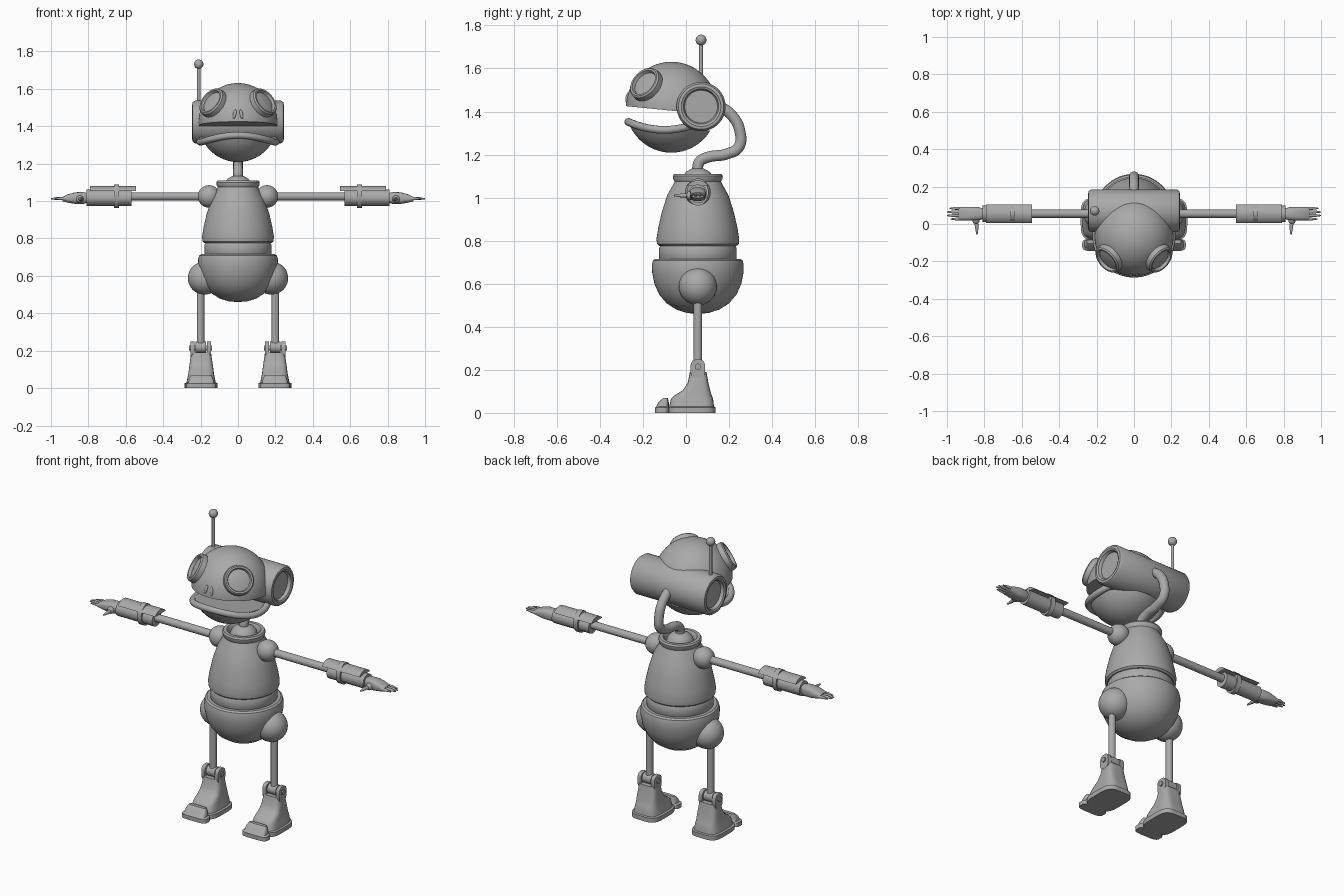
import bpy
import bmesh
from math import cos, sin, pi, radians
from mathutils import Vector

default_cube = bpy.data.objects.get("Cube")
if default_cube:
    bpy.data.objects.remove(default_cube, do_unlink=True)

grey = bpy.data.materials.new("plain grey")
grey.use_nodes = True
grey.diffuse_color = (0.4, 0.4, 0.4, 1)
grey.node_tree.nodes["Principled BSDF"].inputs["Base Color"].default_value = (0.4, 0.4, 0.4, 1)

X, Y, Z = Vector((1, 0, 0)), Vector((0, 1, 0)), Vector((0, 0, 1))
BODY_Y = 0.055


def finish(bm, name):
    """Turn a bmesh into a smooth shaded object with sharp edges kept."""
    bmesh.ops.remove_doubles(bm, verts=bm.verts, dist=0.00002)
    bmesh.ops.recalc_face_normals(bm, faces=bm.faces)
    mesh = bpy.data.meshes.new(name)
    bm.to_mesh(mesh)
    bm.free()
    mesh.materials.append(grey)
    mesh.shade_smooth()
    mesh.set_sharp_from_angle(angle=radians(35))
    obj = bpy.data.objects.new(name, mesh)
    bpy.context.collection.objects.link(obj)
    return obj


def skin(name, rings, power=2, sides=40, cut=None):
    """Skin a row of superellipse rings, each (centre, half axis, half axis)."""
    bm = bmesh.new()
    loops = []
    for centre, u, v in rings:
        loop = []
        for i in range(sides):
            c, s = cos(2 * pi * i / sides), sin(2 * pi * i / sides)
            size = (abs(c) ** power + abs(s) ** power) ** (-1 / power)
            loop.append(bm.verts.new(Vector(centre) + (u * c + v * s) * size))
        loops.append(loop)
    for low, high in zip(loops, loops[1:]):
        for i in range(sides):
            j = (i + 1) % sides
            bm.faces.new((low[i], low[j], high[j], high[i]))
    bm.faces.new(loops[0])
    bm.faces.new(loops[-1])
    if cut:
        # keep the side that the normal points to, and close the cut
        bmesh.ops.remove_doubles(bm, verts=bm.verts, dist=0.00002)
        point, normal = cut
        geom = bm.verts[:] + bm.edges[:] + bm.faces[:]
        result = bmesh.ops.bisect_plane(bm, geom=geom, plane_co=point, plane_no=normal, clear_inner=True)
        edges = [e for e in result["geom_cut"] if isinstance(e, bmesh.types.BMEdge)]
        bmesh.ops.contextual_create(bm, geom=edges)
    return finish(bm, name)


def lathe(name, profile, origin=(0, 0, 0), axis=Z, **options):
    """Turn (radius, height) points around an axis."""
    axis = Vector(axis).normalized()
    u = axis.orthogonal().normalized()
    v = axis.cross(u)
    rings = [(Vector(origin) + axis * h, u * r, v * r) for r, h in profile]
    return skin(name, rings, **options)


def rod(name, start, end, r, r_end=None):
    start, end = Vector(start), Vector(end)
    axis = end - start
    tip = r if r_end is None else r_end
    return lathe(name, [(r, 0), (tip, axis.length)], start, axis, sides=24)


def ball(name, centre, r, axis=Z, stretch=1, steps=24, **options):
    arc = [pi * i / steps for i in range(steps + 1)]
    return lathe(name, [(r * sin(a), -r * stretch * cos(a)) for a in arc], centre, axis, **options)


def tube(name, points, r):
    curve = bpy.data.curves.new(name, "CURVE")
    curve.dimensions = "3D"
    curve.bevel_depth = r
    curve.bevel_resolution = 5
    curve.use_fill_caps = True
    spline = curve.splines.new("BEZIER")
    spline.bezier_points.add(len(points) - 1)
    for knot, p in zip(spline.bezier_points, points):
        knot.co = p
        knot.handle_left_type = knot.handle_right_type = "AUTO"
    curve.materials.append(grey)
    obj = bpy.data.objects.new(name, curve)
    bpy.context.collection.objects.link(obj)


# Head: skull and jaw are the two parts of one ball with an open wedge between
head = Vector((0, -0.068, 1.42))
ball("skull", head, 0.211, steps=40, sides=64, cut=((0, -0.28, 1.425), (0, 0.1, 1)))
ball("jaw", head, 0.211, steps=40, sides=64, cut=((0, -0.27, 1.345), (0, -0.09, -1)))
lip = []
for step in range(-9, 10):
    a = radians(step * 13)
    y = head.y - 0.2 * cos(a)
    lip.append((0.204 * sin(a), y, 1.315 + 1.3 * (y + 0.1) ** 2))
tube("lower_lip", lip, 0.018)

# Ear drum running right through the head
half_drum = [(0, 0.222), (0.076, 0.222), (0.082, 0.24), (0.092, 0.245), (0.105, 0.243), (0.114, 0.23)]
drum = half_drum + [(r, -h) for r, h in reversed(half_drum)]
lathe("ear_drum", drum, (0, 0.07, 1.423), X, sides=56)

# Antenna
rod("antenna_rod", (-0.21, 0.07, 1.5), (-0.21, 0.07, 1.73), 0.009)
ball("antenna_ball", (-0.21, 0.07, 1.732), 0.025)

# Neck pipe, bending out behind the head
neck = [(0.15, 1.43), (0.215, 1.38), (0.25, 1.31), (0.245, 1.235), (0.19, 1.203),
        (0.1, 1.187), (0.062, 1.165), (BODY_Y, 1.1)]
tube("neck_pipe", [(0, y, z) for y, z in neck], 0.026)

# Body
spine = (0, BODY_Y, 0)
lathe("neck_dome", [(0.075, 1.07), (0.07, 1.1), (0.055, 1.12), (0.03, 1.134), (0, 1.138)], spine)
lathe("torso", [(0, 0.776), (0.18, 0.776), (0.19, 0.785), (0.192, 0.81), (0.184, 0.86), (0.168, 0.93),
                (0.143, 1.01), (0.112, 1.065), (0.108, 1.075), (0.114, 1.085), (0.116, 1.1), (0.11, 1.11),
                (0.092, 1.11), (0.085, 1.1), (0.082, 1.075), (0, 1.075)], spine, sides=64)
lathe("waist_band", [(0.17, 0.7), (0.18, 0.715), (0.18, 0.765), (0.172, 0.78)], spine, sides=64)
lathe("pelvis", [(0, 0.46), (0.05, 0.464), (0.1, 0.48), (0.145, 0.509), (0.18, 0.55), (0.202, 0.6),
                 (0.212, 0.65), (0.213, 0.69), (0.208, 0.708), (0.198, 0.716), (0, 0.716)], spine, sides=64)

for s, side in ((1, "left"), (-1, "right")):

    def at(x, y, z):
        return Vector((s * x, BODY_Y + y, z))

    # Eye ring with a lens, and nostril
    lathe(side + "_eye", [(0.078, 0.15), (0.083, 0.2), (0.081, 0.222), (0.074, 0.229), (0.065, 0.228),
                          (0.06, 0.212), (0.035, 0.217), (0, 0.219)], head, (s * 0.14, -0.122, 0.11))
    ball(side + "_nostril", (s * 0.018, -0.272, 1.465), 0.009, (-s * 0.2, 0.2, 1), 2.8, steps=12, sides=16)

    # Arm
    ball(side + "_shoulder", at(0.155, 0, 1.025), 0.06)
    rod(side + "_arm_rod", at(0.17, 0, 1.025), at(0.6, 0, 1.025), 0.022)
    rod(side + "_forearm", at(0.57, 0, 1.018), at(0.81, 0, 1.018), 0.043)
    wrist_line = at(0, 0, 1.018)
    lathe(side + "_forearm_plate", [(0.062, 0.545), (0.062, 0.79)], wrist_line, X * s,
          sides=64, cut=((0, 0, 1.055), Z))
    skin(side + "_forearm_band", [(at(x, 0, 1.026), Y * 0.05, Z * 0.063) for x in (0.636, 0.664)])

    # Hand
    palm = [(0.8, 0.026, 0.024, 1.018), (0.83, 0.035, 0.032, 1.016), (0.87, 0.037, 0.031, 1.016),
            (0.91, 0.036, 0.022, 1.014), (0.937, 0.034, 0.012, 1.011)]
    skin(side + "_palm", [(at(x, 0, z), Y * w, Z * h) for x, w, h, z in palm], 3, 24)
    for i, tip in enumerate((0.98, 1.0, 1.0, 0.985)):
        y = (i - 1.5) * 0.019
        name = f"{side}_finger_{i + 1}"
        rod(name, at(0.92, y, 1.012), at(tip - 0.03, y, 1.014), 0.0085, 0.0075)
        rod(name + "_tip", at(tip - 0.035, y, 1.014), at(tip, y, 1.012), 0.0085, 0.003)
    ball(side + "_thumb_base", at(0.845, -0.035, 1.01), 0.02)
    rod(side + "_thumb", at(0.845, -0.035, 1.01), at(0.84, -0.075, 1.01), 0.011, 0.009)
    rod(side + "_thumb_tip", at(0.84, -0.07, 1.01), at(0.84, -0.11, 1.01), 0.01, 0.004)

    # Leg and ankle joint
    ball(side + "_hip", at(0.18, 0, 0.588), 0.088)
    rod(side + "_leg_rod", at(0.2, 0, 0.21), at(0.2, 0, 0.55), 0.02)
    rod(side + "_ankle_knuckle", at(0.172, 0, 0.218), at(0.228, 0, 0.218), 0.03)
    rod(side + "_ankle_pin", at(0.138, 0, 0.215), at(0.262, 0, 0.215), 0.014)
    for part, x in (("inner", 0.145), ("outer", 0.233)):
        lug = [(at(x + dx, 0, 0.205), Y * 0.034, Z * 0.043) for dx in (0, 0.022)]
        skin(f"{side}_{part}_ankle_lug", lug, 3)

    # Boot and toe cap, as levels of (height, front, back, half width)
    boot = [(0, -0.085, 0.137, 0.088), (0.026, -0.085, 0.137, 0.088), (0.03, -0.078, 0.13, 0.078),
            (0.065, -0.07, 0.126, 0.071), (0.08, -0.055, 0.12, 0.068), (0.105, -0.015, 0.112, 0.065),
            (0.14, 0.008, 0.104, 0.06), (0.19, 0.018, 0.095, 0.053)]
    toe = [(0, -0.145, -0.078, 0.08), (0.024, -0.145, -0.078, 0.08), (0.03, -0.138, -0.08, 0.068),
           (0.05, -0.128, -0.08, 0.064), (0.07, -0.105, -0.084, 0.055)]
    for part, levels in (("boot", boot), ("toe_cap", toe)):
        rings = [(Vector((s * 0.197, (f + b) / 2, z)), X * w, Y * (b - f) / 2) for z, f, b, w in levels]
        skin(f"{side}_{part}", rings, 4, 48)
